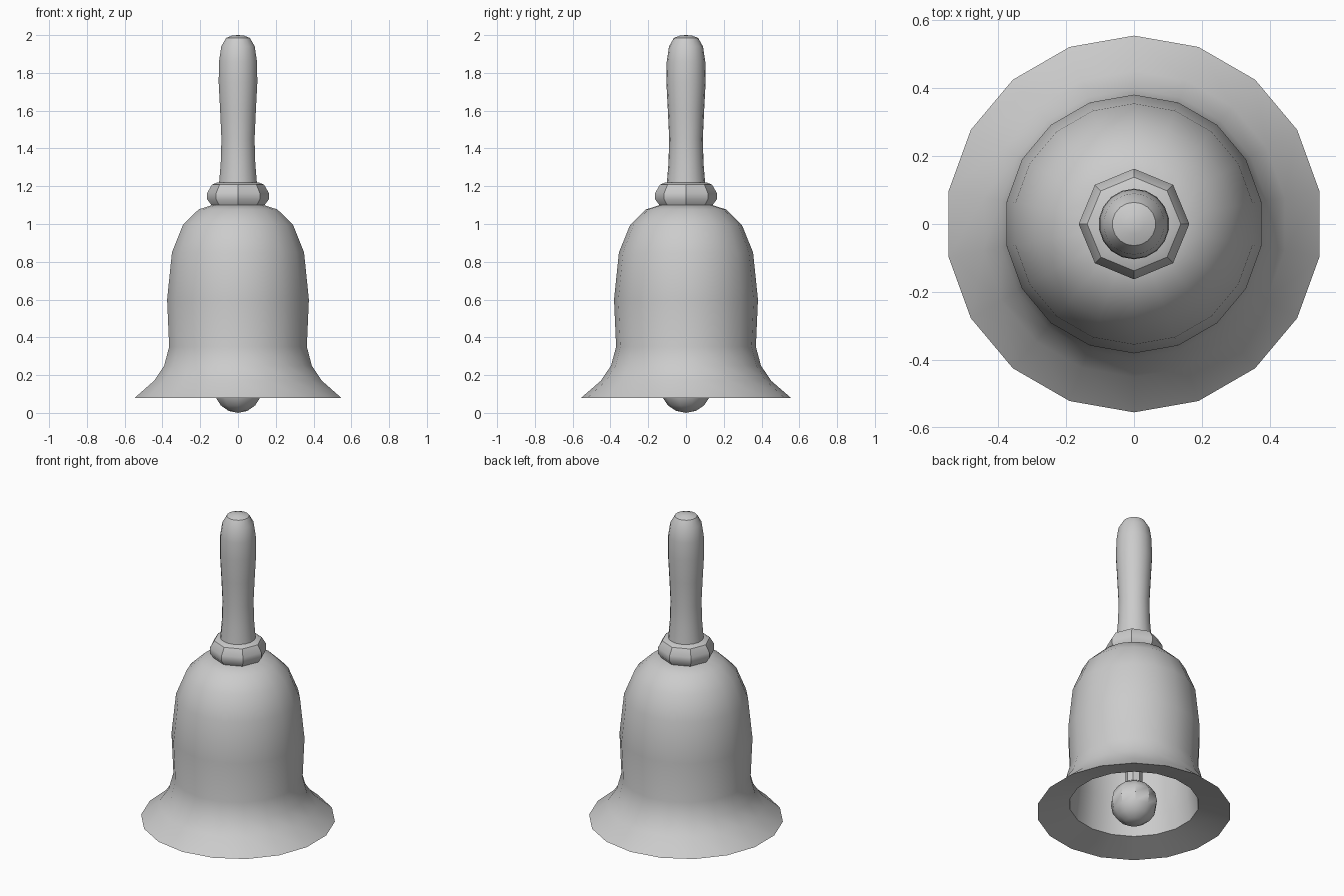
import bpy, bmesh
from math import pi, sin, cos, radians

if "Cube" in bpy.data.objects:
    bpy.data.objects.remove(bpy.data.objects["Cube"])


def lathe(name, profile, sides, closed=False):
    """Revolve (radius, z) points about z, with one vertex row facing +y."""
    bm = bmesh.new()
    rings = []
    for r, z in profile:
        if r == 0:
            rings.append([bm.verts.new((0, 0, z))] * sides)
        else:
            angles = [pi / 2 + 2 * pi * i / sides for i in range(sides)]
            rings.append([bm.verts.new((r * cos(a), r * sin(a), z)) for a in angles])
    pairs = list(zip(rings, rings[1:]))
    if closed:
        pairs.append((rings[-1], rings[0]))
    for a, b in pairs:
        for i in range(sides):
            j = (i + 1) % sides
            bm.faces.new(list(dict.fromkeys((a[i], a[j], b[j], b[i]))))
    bmesh.ops.recalc_face_normals(bm, faces=bm.faces)
    mesh = bpy.data.meshes.new(name)
    bm.to_mesh(mesh)
    bm.free()
    obj = bpy.data.objects.new(name, mesh)
    bpy.context.collection.objects.link(obj)
    bpy.ops.object.select_all(action='DESELECT')
    obj.select_set(True)
    bpy.context.view_layer.objects.active = obj
    bpy.ops.object.shade_smooth_by_angle(angle=radians(35))
    return obj


# Bell shell: outer skin from crown to lip, then hollow inside back up
outer = [(0, 1.1), (0.14, 1.1), (0.212, 1.077), (0.296, 0.995), (0.355, 0.85),
         (0.381, 0.6), (0.37, 0.35), (0.397, 0.25), (0.451, 0.17), (0.555, 0.08)]
inner = [(0.37, 0.13), (0.355, 0.25), (0.346, 0.35), (0.357, 0.6),
         (0.332, 0.85), (0.276, 0.98), (0.2, 1.055), (0, 1.08)]
lathe("bell_shell", outer + inner, 18)

# Faceted collar between bell and handle
lathe("collar", [(0, 1.22), (0.11, 1.22), (0.138, 1.208), (0.163, 1.165),
                 (0.163, 1.13), (0.137, 1.095), (0, 1.095)], 8)

# Turned grip
lathe("handle", [(0, 1.2), (0.103, 1.2), (0.093, 1.32), (0.089, 1.45),
                 (0.096, 1.6), (0.104, 1.75), (0.102, 1.86), (0.09, 1.94),
                 (0.064, 1.985), (0.03, 1.998), (0, 2.0)], 18)

# Clapper rod and ball
lathe("clapper_rod", [(0, 1.08), (0.05, 1.08), (0.05, 0.2), (0, 0.2)], 8)
ball = [(0.135 * sin(pi * i / 8), 0.135 - 0.135 * cos(pi * i / 8)) for i in range(1, 8)]
lathe("clapper_ball", [(0, 0)] + ball + [(0, 0.27)], 10)
